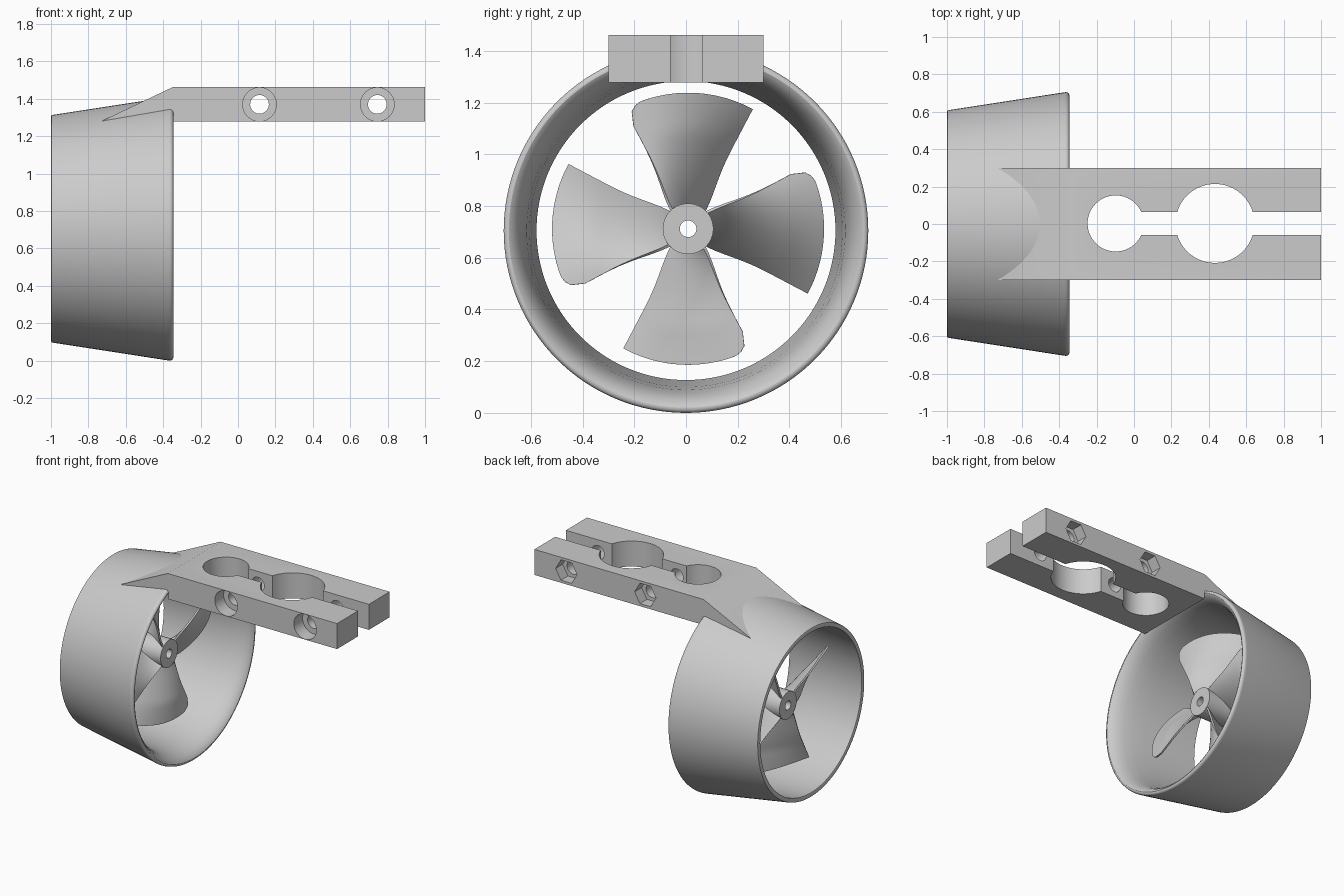
import bpy, bmesh, math

if "Cube" in bpy.data.objects:
    bpy.data.objects.remove(bpy.data.objects["Cube"])

ZC = 0.705            # height of the duct axis
PY, PZ = 0.008, 0.712  # propeller axis, very slightly off the duct axis


def shade(ob, angle=30):
    bpy.ops.object.select_all(action='DESELECT')
    ob.select_set(True)
    bpy.context.view_layer.objects.active = ob
    bpy.ops.object.shade_smooth_by_angle(angle=math.radians(angle))


def finish(bm, name, smooth=True, angle=30):
    bmesh.ops.remove_doubles(bm, verts=bm.verts, dist=1e-5)
    bmesh.ops.recalc_face_normals(bm, faces=bm.faces)
    mesh = bpy.data.meshes.new(name)
    bm.to_mesh(mesh)
    bm.free()
    ob = bpy.data.objects.new(name, mesh)
    bpy.context.collection.objects.link(ob)
    if smooth:
        shade(ob, angle)
    return ob


def revolve(name, profile, segs=96, smooth=True, cy=0, cz=ZC):
    """Spin a closed (x, radius) profile round an axis along x."""
    bm = bmesh.new()
    vs = [bm.verts.new((x, cy, cz + r)) for x, r in profile]
    es = [bm.edges.new((vs[i - 1], vs[i])) for i in range(len(vs))]
    bmesh.ops.spin(bm, geom=vs + es, cent=(0, cy, cz), axis=(1, 0, 0),
                   angle=math.tau, steps=segs, use_duplicate=False)
    return finish(bm, name, smooth)


def prism(name, pts, place, vec):
    """Extrude a polygon; place(u, v) maps its points into space."""
    bm = bmesh.new()
    low = [bm.verts.new(place(u, v)) for u, v in pts]
    top = [bm.verts.new(v.co) for v in low]
    bmesh.ops.translate(bm, vec=vec, verts=top)
    bm.faces.new(low)
    bm.faces.new(top)
    for i in range(len(low)):
        bm.faces.new((low[i - 1], low[i], top[i], top[i - 1]))
    return finish(bm, name, False)


def circle(cx, cy, r, n):
    return [(cx + r * math.cos(i * math.tau / n), cy + r * math.sin(i * math.tau / n))
            for i in range(n)]


def cut(target, cutter):
    cutter.hide_render = True
    m = target.modifiers.new("cut", 'BOOLEAN')
    m.operation, m.solver, m.object = 'DIFFERENCE', 'EXACT', cutter
    bpy.context.view_layer.objects.active = target
    bpy.ops.object.modifier_apply(modifier=m.name)
    bpy.data.objects.remove(cutter)


# duct: tapered nozzle ring whose inner wall flares out to a rounded front lip
inner = [(-0.997, 0.578), (-0.8, 0.59), (-0.6, 0.605), (-0.5, 0.616), (-0.44, 0.628),
         (-0.4, 0.641), (-0.37, 0.658), (-0.352, 0.675), (-0.346, 0.685)]
lip = [(-0.346, 0.691), (-0.349, 0.698), (-0.355, 0.703), (-0.363, 0.705), (-0.373, 0.704)]
revolve("duct", inner + lip + [(-0.99, 0.609), (-0.997, 0.607), (-1, 0.6), (-1, 0.585)], 128)

# propeller hub with shaft hole
revolve("propeller_hub", [(-0.82, 0.032), (-0.555, 0.032), (-0.555, 0.098), (-0.82, 0.098)],
        48, cy=PY, cz=PZ)


# propeller blades: cupped, twisted sectors with one rounded tip corner
def blade(k):
    bm = bmesh.new()
    nt, nr = 24, 16
    rows = []
    for i in range(nt + 1):
        t = -1 + 2 * i / nt
        rim = 0.526
        if t < -0.7:
            q = (-0.7 - t) / 0.3
            rim = 0.45 + 0.076 * math.sqrt(max(0, 1 - q * q))
        row = []
        for j in range(nr + 1):
            r = 0.08 + (rim - 0.08) * j / nr
            half = 28 + 16 * max(0, 1 - (r - 0.08) / 0.3) ** 3
            a = math.radians(t * half + 90 * k)
            cup = 0.06 * (1 - t * t) * min(1, (r - 0.08) / 0.3)
            row.append(bm.verts.new((-0.688 - 0.126 * t + cup,
                                     PY + r * math.sin(a), PZ + r * math.cos(a))))
        rows.append(row)
    for a, b in zip(rows, rows[1:]):
        for j in range(nr):
            bm.faces.new((a[j], a[j + 1], b[j + 1], b[j]))
    ob = finish(bm, f"propeller_blade_{k + 1}", False)
    m = ob.modifiers.new("thickness", 'SOLIDIFY')
    m.thickness, m.offset = 0.012, 0
    bpy.context.view_layer.objects.active = ob
    bpy.ops.object.modifier_apply(modifier=m.name)
    shade(ob, 40)


for k in range(4):
    blade(k)

# clamp bracket: bar with a sloped end that runs into the duct
side = [(-0.735, 1.278), (1, 1.278), (1, 1.462), (-0.35, 1.462)]
bracket = prism("clamp_bracket", side, lambda u, v: (u, -0.3, v), (0, 0.6, 0))

# clear the duct interior
cut(bracket, revolve("duct_bore", [(-1.1, 0.001)] + [(x, r + 0.006) for x, r in inner]
                     + [(-0.346, 0.001)], 128, False))

# two tube holes and the clamp slot
up = lambda u, v: (u, v, 1.2)
for x, r in ((-0.098, 0.15), (0.433, 0.211)):
    cut(bracket, prism("tube_hole", circle(x, 0.003, r, 64), up, (0, 0, 0.4)))
cut(bracket, prism("slot", [(-0.1, -0.06), (1.1, -0.06), (1.1, 0.063), (-0.1, 0.063)],
                   up, (0, 0, 0.4)))

# bolt holes with round head recess in front and hex nut recess behind
for x in (0.115, 0.745):
    for r, n, y, d in ((0.05, 32, -0.4, 0.8), (0.09, 32, -0.4, 0.2), (0.085, 6, 0.22, 0.18)):
        cut(bracket, prism("bolt_hole", circle(x, 1.37, r, n),
                           lambda u, v: (u, y, v), (0, d, 0)))
shade(bracket, 30)
